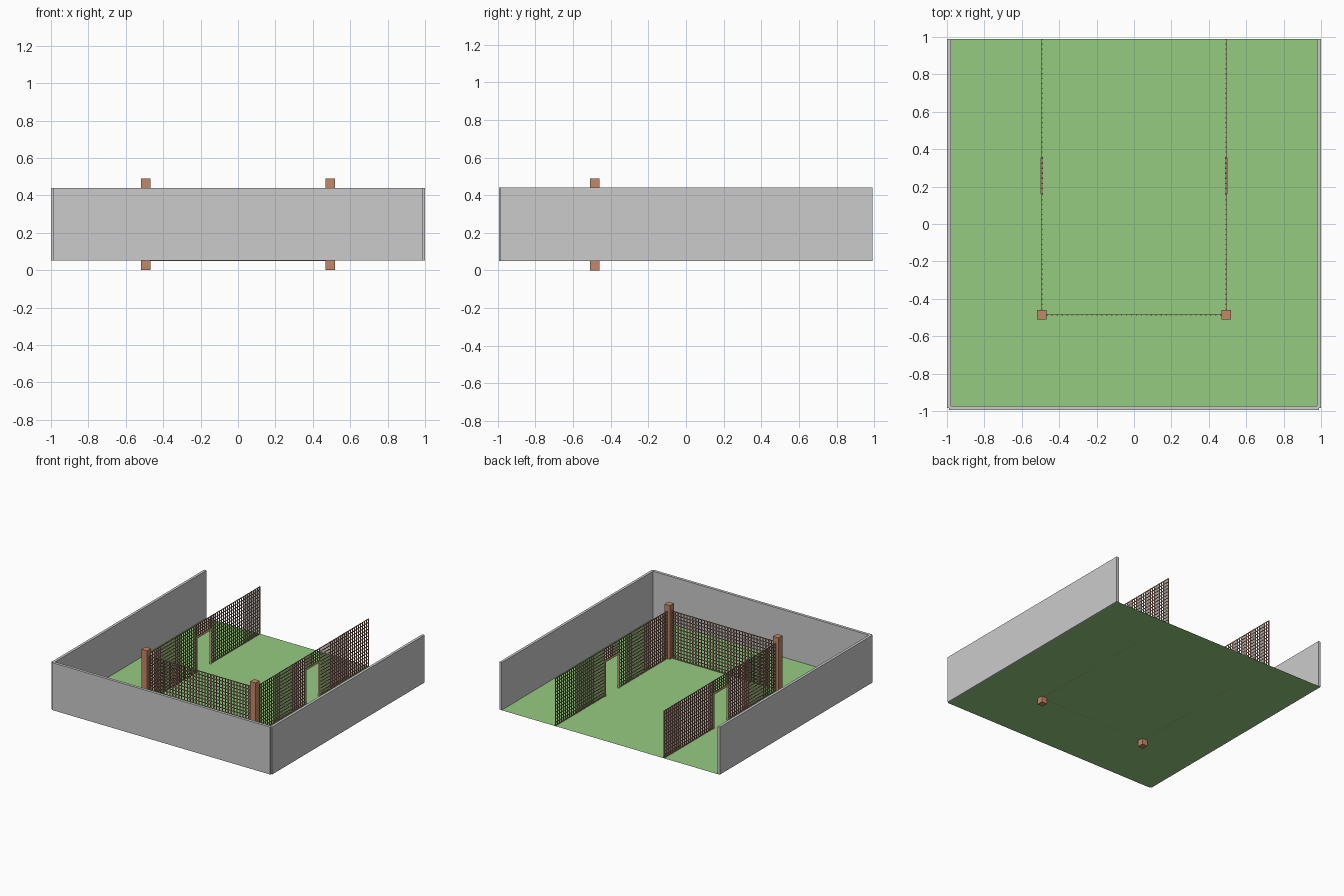
import bpy, bmesh
from mathutils import Matrix, Vector

if "Cube" in bpy.data.objects:
    bpy.data.objects.remove(bpy.data.objects["Cube"])


def material(name, rgb):
    m = bpy.data.materials.new(name)
    m.diffuse_color = (*rgb, 1)
    m.use_nodes = True
    m.node_tree.nodes["Principled BSDF"].inputs["Base Color"].default_value = m.diffuse_color
    return m


GREEN = material("grass", (0.30, 0.60, 0.22))
WOOD = material("post_wood", (0.55, 0.25, 0.14))
WIRE = material("fence_wire", (0.42, 0.23, 0.17))
TAN = material("frame_wood", (0.87, 0.62, 0.36))

BASE, TOP = 0.05, 0.44          # ground level and wall / fence top
FX, FY, BACK = 0.493, -0.485, 0.99   # fence lines
DOOR0, DOOR1, DOOR_TOP = 0.16, 0.355, 0.34
PITCH, BAR = 0.027, 0.0065


def add_box(bm, lo, hi):
    lo, hi = Vector(lo), Vector(hi)
    bmesh.ops.create_cube(
        bm, size=1,
        matrix=Matrix.Translation((lo + hi) / 2) @ Matrix.Diagonal((*(hi - lo), 1)))


def finish(name, bm, mat=None):
    me = bpy.data.meshes.new(name)
    bm.to_mesh(me)
    bm.free()
    ob = bpy.data.objects.new(name, me)
    bpy.context.collection.objects.link(ob)
    if mat:
        me.materials.append(mat)
    return ob


def boxes(name, spans, mat=None):
    bm = bmesh.new()
    for lo, hi in spans:
        add_box(bm, lo, hi)
    return finish(name, bm, mat)


def lattice(bm, axis, pos, a0, a1, z0, z1):
    """Wire grid panel running along axis 0 (x) or 1 (y)."""
    def bar(u0, u1, w0, w1, half):
        if axis == 0:
            add_box(bm, (u0, pos - half, w0), (u1, pos + half, w1))
        else:
            add_box(bm, (pos - half, u0, w0), (pos + half, u1, w1))
    h = BAR / 2
    n = max(1, round((a1 - a0) / PITCH))
    m = max(1, round((z1 - z0) / PITCH))
    for i in range(n + 1):
        u = a0 + h + (a1 - a0 - BAR) * i / n
        bar(u - h, u + h, z0, z1, h)
    for j in range(m + 1):
        w = z0 + h + (z1 - z0 - BAR) * j / m
        bar(a0, a1, w - h, w + h, h * 0.6)


# grass ground sheet
bm = bmesh.new()
bmesh.ops.create_grid(bm, x_segments=1, y_segments=1, size=0.99,
                      matrix=Matrix.Translation((0, 0, BASE)))
finish("ground", bm, GREEN)

# outer walls
WB = BASE + 0.001
boxes("front_wall", [((-0.988, -0.995, WB), (0.988, -0.972, TOP))])
for side, s in (("left", -1), ("right", 1)):
    xs = sorted((s * 1.0, s * 0.978))
    boxes(side + "_wall", [((xs[0], -0.985, WB), (xs[1], 0.99, TOP))])

# front fence panel
bm = bmesh.new()
lattice(bm, 0, FY, -FX, FX, BASE, TOP)
finish("front_fence", bm, WIRE)

for side, s in (("left", -1), ("right", 1)):
    x = s * FX
    # corner post
    boxes(side + "_post", [((x - 0.025, FY - 0.025, 0), (x + 0.025, FY + 0.025, 0.49))], WOOD)

    # side fence with a doorway gap
    bm = bmesh.new()
    lattice(bm, 1, x, FY, DOOR0, BASE, TOP)
    lattice(bm, 1, x, DOOR1, BACK, BASE, TOP)
    lattice(bm, 1, x, DOOR0, DOOR1, DOOR_TOP, TOP)
    finish(side + "_fence", bm, WIRE)

    # door frame: two jambs and a lintel
    t, d = 0.012, 0.007
    boxes(side + "_door_frame", [
        ((x - d, DOOR0, BASE), (x + d, DOOR0 + t, DOOR_TOP - t)),
        ((x - d, DOOR1 - t, BASE), (x + d, DOOR1, DOOR_TOP - t)),
        ((x - d, DOOR0, DOOR_TOP - t), (x + d, DOOR1, DOOR_TOP))], TAN)
